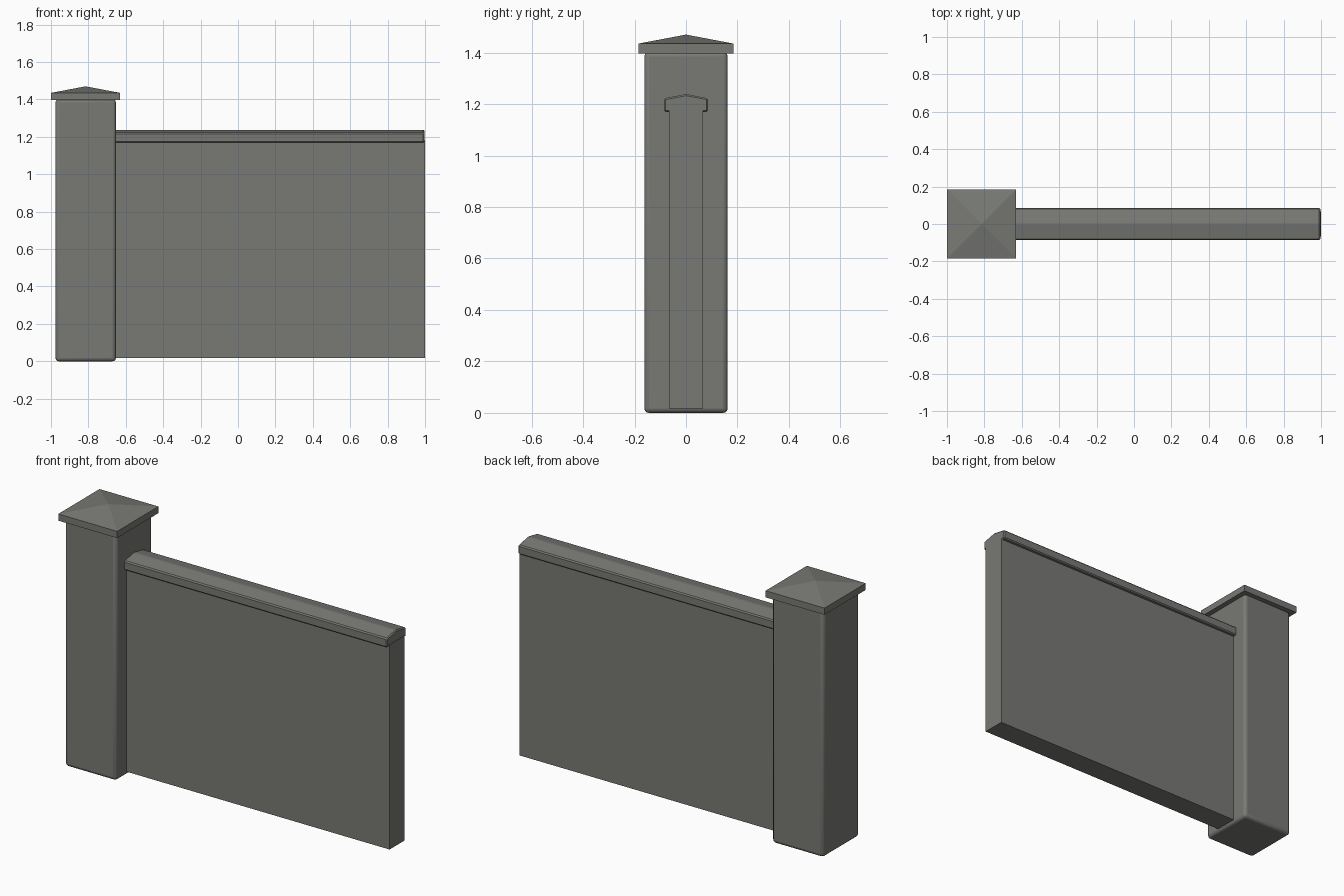
import bpy, bmesh

if "Cube" in bpy.data.objects:
    bpy.data.objects.remove(bpy.data.objects["Cube"])

stone = bpy.data.materials.new("grey stone")
stone.diffuse_color = (0.19, 0.195, 0.178, 1)
stone.use_nodes = True
stone.node_tree.nodes["Principled BSDF"].inputs["Base Color"].default_value = stone.diffuse_color


def finish(name, bm, bevel=0, segments=1):
    bmesh.ops.recalc_face_normals(bm, faces=bm.faces[:])
    me = bpy.data.meshes.new(name)
    bm.to_mesh(me)
    bm.free()
    me.materials.append(stone)
    ob = bpy.data.objects.new(name, me)
    bpy.context.collection.objects.link(ob)
    if bevel:
        mod = ob.modifiers.new("soft edges", "BEVEL")
        mod.width, mod.segments = bevel, segments
        mod.limit_method = "NONE"
    bpy.ops.object.select_all(action="DESELECT")
    ob.select_set(True)
    bpy.context.view_layer.objects.active = ob
    return ob


def box(x0, x1, half_y, z0, z1):
    bm = bmesh.new()
    bmesh.ops.create_cube(bm, size=1)
    for v in bm.verts:
        v.co = (x1 if v.co.x > 0 else x0,
                half_y if v.co.y > 0 else -half_y,
                z1 if v.co.z > 0 else z0)
    return bm


# Square pillar with rounded edges
finish("pillar", box(-0.976, -0.653, 0.162, 0.005 - 0.005, 1.402), 0.018, 3)
bpy.ops.object.shade_smooth_by_angle()

# Pillar cap: slab with its top face poked up into a low pyramid
bm = box(-1.0, -0.63, 0.185, 1.397, 1.435)
bm.normal_update()
top = [f for f in bm.faces if f.normal.z > 0.5]
peak = bmesh.ops.poke(bm, faces=top)["verts"][0]
peak.co.z = 1.47
finish("pillar_cap", bm)

# Wall panel, slightly above the ground
finish("wall_panel", box(-0.70, 0.999, 0.066, 0.018, 1.18))

# Coping with a low ridge, running into the pillar
bm = bmesh.new()
profile = [(-0.086, 1.17), (0.086, 1.17), (0.086, 1.222), (0, 1.239), (-0.086, 1.222)]
face = bm.faces.new([bm.verts.new((-0.70, y, z)) for y, z in profile])
ext = bmesh.ops.extrude_face_region(bm, geom=[face])["geom"]
for v in ext:
    if isinstance(v, bmesh.types.BMVert):
        v.co.x = 0.996
finish("wall_coping", bm, 0.006)
